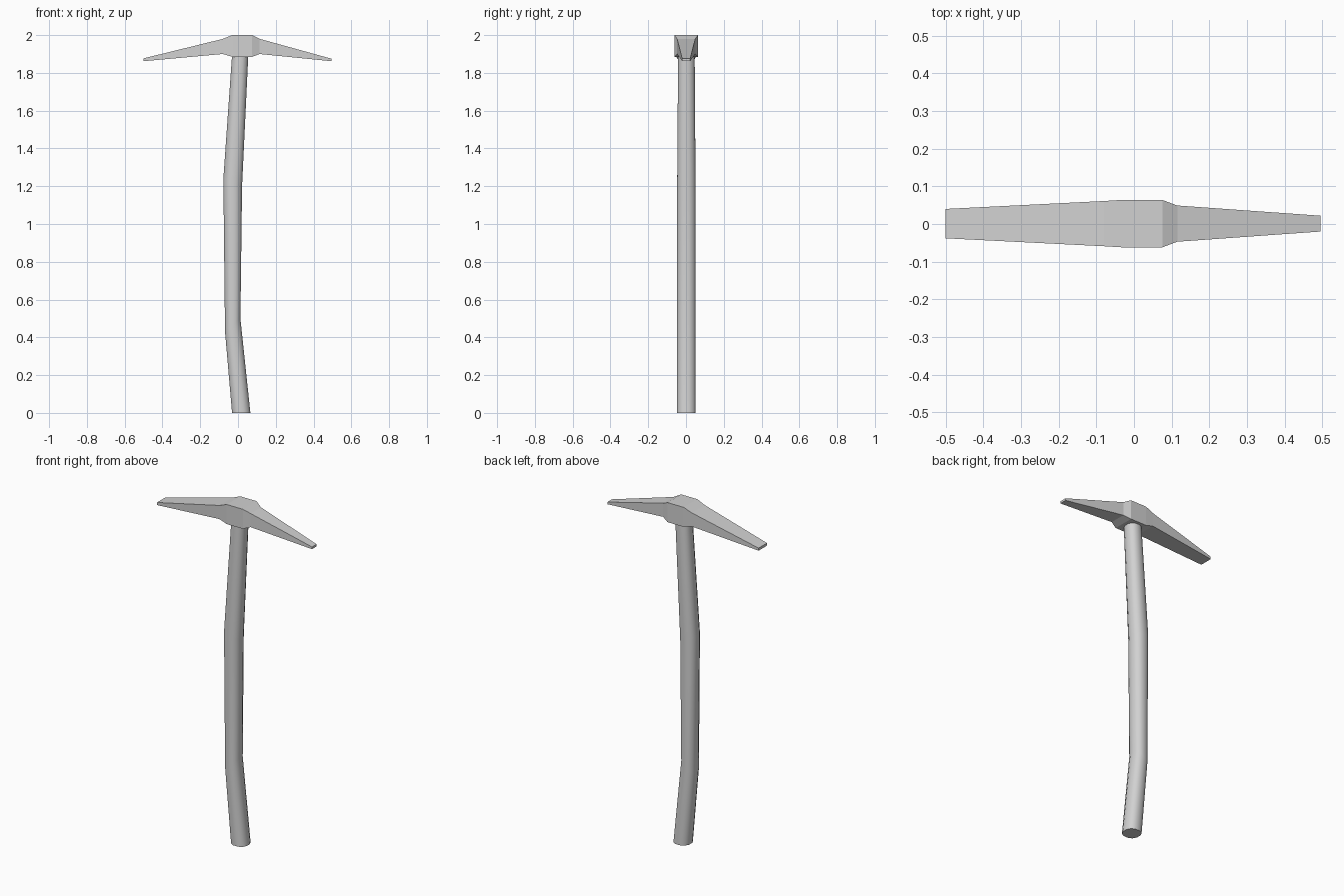
import bpy, bmesh, math

cube = bpy.data.objects.get("Cube")
if cube:
    bpy.data.objects.remove(cube, do_unlink=True)

grey = bpy.data.materials.new("plain grey")
grey.use_nodes = True
colour = (0.64, 0.64, 0.64, 1)
grey.diffuse_color = colour
grey.node_tree.nodes["Principled BSDF"].inputs["Base Color"].default_value = colour


def loft(name, rings):
    """Skin a list of equal-length point rings and cap both ends."""
    bm = bmesh.new()
    loops = [[bm.verts.new(p) for p in ring] for ring in rings]
    n = len(loops[0])
    for a, b in zip(loops, loops[1:]):
        for i in range(n):
            j = (i + 1) % n
            bm.faces.new((a[i], a[j], b[j], b[i]))
    bm.faces.new(loops[0][::-1])
    bm.faces.new(loops[-1])
    bmesh.ops.recalc_face_normals(bm, faces=bm.faces)
    mesh = bpy.data.meshes.new(name)
    bm.to_mesh(mesh)
    bm.free()
    mesh.materials.append(grey)
    obj = bpy.data.objects.new(name, mesh)
    bpy.context.collection.objects.link(obj)
    return obj


def handle_ring(x, z, rx, ry, tilt, sides=12):
    ring = []
    for i in range(sides):
        a = 2 * math.pi * (i + 0.5) / sides
        # slightly squared oval
        c = math.copysign(abs(math.cos(a)) ** 0.85, math.cos(a))
        s = math.copysign(abs(math.sin(a)) ** 0.85, math.sin(a))
        ring.append((x + rx * c, 0.002 + ry * s, z + tilt * c))
    return ring


# Bent wooden shaft: x, z, half width, half depth, ring tilt
shaft = [(0.017, 0, 0.05, 0.05, 0),
         (-0.028, 0.465, 0.042, 0.05, 0.035),
         (-0.028, 1.22, 0.051, 0.05, -0.02),
         (0.013, 1.92, 0.044, 0.045, 0)]
handle = loft("handle", [handle_ring(*s) for s in shaft])

# Head: x, bottom, top, half depth, from broad blade to narrow pick
head = [(-0.5, 1.862, 1.877, 0.039),
        (-0.08, 1.9, 1.98, 0.06),
        (-0.03, 1.885, 2.0, 0.063),
        (0.075, 1.885, 2.0, 0.063),
        (0.115, 1.9, 1.98, 0.048),
        (0.495, 1.862, 1.875, 0.021)]
loft("pick_head", [[(x, 0.001 - h, lo), (x, 0.001 + h, lo),
                    (x, 0.001 + h, hi), (x, 0.001 - h, hi)]
                   for x, lo, hi, h in head])

# Smooth the shaft only
bpy.ops.object.select_all(action="DESELECT")
handle.select_set(True)
bpy.context.view_layer.objects.active = handle
bpy.ops.object.shade_smooth_by_angle(angle=math.radians(45))
